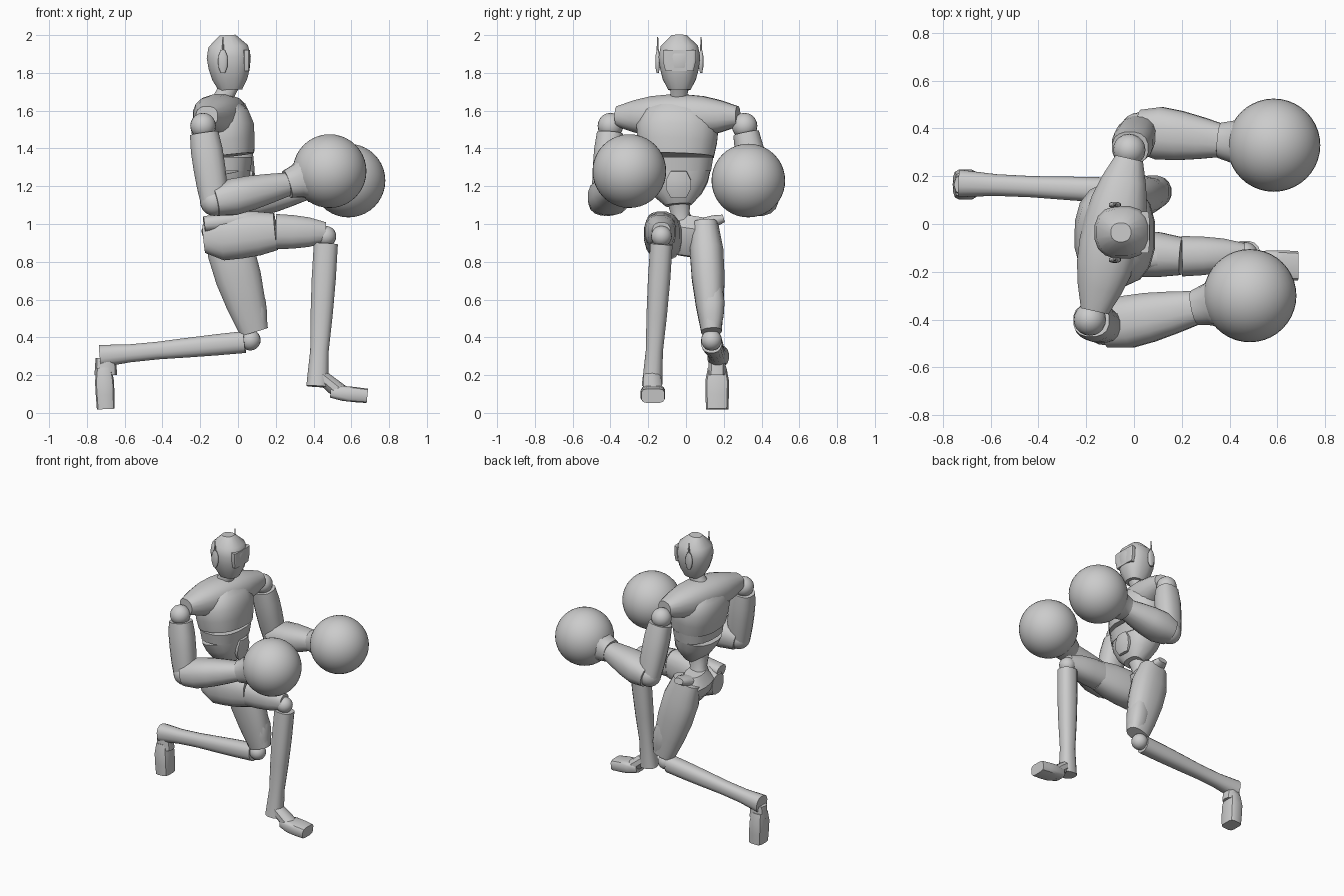
import bpy, bmesh, math
from mathutils import Vector

if "Cube" in bpy.data.objects:
    bpy.data.objects.remove(bpy.data.objects["Cube"])

SHADE = 0.6
grey = bpy.data.materials.new("plain grey")
grey.use_nodes = True
grey.diffuse_color = (SHADE, SHADE, SHADE, 1)
grey.node_tree.nodes["Principled BSDF"].inputs["Base Color"].default_value = grey.diffuse_color

ACROSS, FORWARD, UP = Vector((0, 1, 0)), Vector((1, 0, 0)), Vector((0, 0, 1))


def point(x, y, z):
    return Vector((x, y, z))


def finish(name, bm):
    """Turn a bmesh into a named, smooth shaded object."""
    bmesh.ops.recalc_face_normals(bm, faces=bm.faces)
    mesh = bpy.data.meshes.new(name)
    bm.to_mesh(mesh)
    bm.free()
    mesh.materials.append(grey)
    part = bpy.data.objects.new(name, mesh)
    bpy.context.collection.objects.link(part)
    bpy.ops.object.select_all(action='DESELECT')
    part.select_set(True)
    bpy.context.view_layer.objects.active = part
    bpy.ops.object.shade_smooth_by_angle(angle=math.radians(40))


def rounded(value, power):
    return math.copysign(abs(value) ** (2 / power), value)


def limb(name, start, end, radii, depth=1, side=ACROSS, power=2.4, sides=16):
    """Skin evenly spaced rounded sections from start to end."""
    bm = bmesh.new()
    along = (end - start).normalized()
    wide = (side - along * side.dot(along)).normalized()
    deep = along.cross(wide) * depth
    rings = []
    for step, radius in enumerate(radii):
        centre = start.lerp(end, step / (len(radii) - 1))
        ring = []
        for corner in range(sides):
            turn = math.tau * (corner + 0.5) / sides
            offset = wide * rounded(math.cos(turn), power) + deep * rounded(math.sin(turn), power)
            ring.append(bm.verts.new(centre + offset * radius))
        rings.append(ring)
    for lower, upper in zip(rings, rings[1:]):
        for corner in range(sides):
            after = (corner + 1) % sides
            bm.faces.new((lower[corner], lower[after], upper[after], upper[corner]))
    bm.faces.new(rings[0])
    bm.faces.new(rings[-1])
    finish(name, bm)


def ball(name, centre, radius, segments=20):
    bm = bmesh.new()
    bmesh.ops.create_uvsphere(bm, u_segments=segments, v_segments=segments // 2, radius=radius)
    bmesh.ops.translate(bm, verts=bm.verts, vec=centre)
    finish(name, bm)


# Head, visor and neck
crown = point(-.055, -.035, 2)
chin = crown - UP * .29 + FORWARD * .015
brow = crown - UP * .08 + FORWARD * .1
collar = point(-.1, -.04, 1.62)
limb("head", chin, crown, (.06, .09, .105, .112, .1, .04), depth=1.06)
limb("visor", brow - UP * .11, brow, (.075, .088, .088), depth=.22, power=6)
limb("neck", collar, chin + UP * .04, (.055, .046, .05), depth=1.1)

# Ear discs with thin antennae
for label, sign in (("right", -1), ("left", 1)):
    ear = crown - UP * .14 - FORWARD * .025 + ACROSS * sign * .115
    tip = ear + UP * .13
    limb(label + "_ear", ear - UP * .06, ear + UP * .06, (.012, .024, .026, .024, .012), depth=.5, side=FORWARD)
    limb(label + "_antenna", ear, tip, (.01, .006, .003), sides=8)

# Torso: chest, shoulder yoke, rib band, tapering belly and narrow waist
ribs = point(-.065, -.05, 1.36)
belly = point(-.03, -.04, 1.1)
limb("chest", ribs, collar + UP * .05, (.2, .215, .22, .19, .08), depth=.77)
limb("shoulder_yoke", point(-.165, -.365, 1.57), point(-.02, .275, 1.57),
     (.06, .095, .12, .13, .13, .12, .095, .06), depth=.9, side=FORWARD)
limb("rib_band", ribs - UP * .08, ribs - UP * .006, (.185, .198), depth=.72)
limb("belly", belly, ribs - UP * .085, (.07, .13, .165, .182), depth=.73)
limb("belly_plate", belly + FORWARD * .085 + UP * .04, belly + FORWARD * .1 + UP * .18,
     (.045, .07, .07, .045), depth=.3, sides=8)
limb("waist", point(-.09, -.02, .97), belly + UP * .04 - FORWARD * .04, (.075, .05, .065), depth=1.1)
limb("pelvis", point(-.08, 0, .83), point(-.095, .03, 1.04), (.05, .12, .14, .08), depth=.75)

# Arms: shoulder, elbow, wrist and glove centre of each side
arms = {
    "right": (point(-.185, -.4, 1.52), point(-.125, -.43, 1.12), point(.26, -.35, 1.21), point(.485, -.3, 1.28)),
    "left": (point(-.02, .31, 1.52), point(.02, .39, 1.12), point(.36, .35, 1.19), point(.585, .33, 1.23)),
}
for label, (shoulder, elbow, wrist, glove) in arms.items():
    ball(label + "_shoulder", shoulder, .068)
    limb(label + "_upper_arm", shoulder.lerp(elbow, .1), elbow, (.07, .078, .078, .075, .068), depth=1.1)
    ball(label + "_elbow", elbow, .077)
    limb(label + "_forearm", elbow, wrist, (.09, .112, .105, .09, .072), depth=.88)
    limb(label + "_cuff", wrist, wrist.lerp(glove, .5), (.075, .09, .13))
    ball(label + "_glove", glove, .195, segments=40)

# Front leg, planted on its foot
hip, guard = point(-.18, -.11, .92), point(.2, -.135, .96)
knee, ankle = point(.465, -.13, .935), point(.42, -.18, .14)
heel, toe = point(.49, -.175, .11), point(.685, -.175, .09)
limb("right_thigh", hip, guard, (.06, .1, .1, .095, .08), depth=1.25)
limb("right_hip_flare", hip + UP * .08 - ACROSS * .04, guard + UP * .07 - FORWARD * .1, (.055, .065, .05), depth=.75)
limb("right_thigh_guard", guard, knee + UP * .02, (.086, .082, .072, .05), depth=1.1)
ball("right_knee", knee, .055)
limb("right_shin", knee - UP * .04, ankle, (.06, .06, .055, .046, .055), depth=1.08)
limb("right_instep", ankle + UP * .07, toe.lerp(heel, .7), (.045, .05, .055), depth=.8, sides=10)
limb("right_foot", heel, toe, (.048, .065, .066, .062), depth=.62, power=4, sides=12)

# Back leg, kneeling
hip, knee, ankle = point(-.08, .1, 1), point(.065, .135, .385), point(-.73, .17, .3)
heel, toe = point(-.7, .165, .24), point(-.68, .165, .02)
limb("left_thigh", hip, knee + UP * .045 + FORWARD * .02, (.07, .09, .088, .075, .055), depth=1.4)
limb("left_hip_flare", hip, hip + ACROSS * .1 + UP * .03, (.06, .055, .035), depth=.6, side=FORWARD, sides=12)
limb("left_thigh_guard", knee + UP * .27, knee + UP * .06 + FORWARD * .04, (.06, .07, .065, .05))
ball("left_knee", knee, .055)
limb("left_shin", knee - FORWARD * .03 - UP * .01, ankle, (.056, .054, .05, .045, .046, .058), depth=1.05)
limb("left_ankle", heel + UP * .05, heel - UP * .04, (.045, .05), depth=1.2, sides=10)
limb("left_foot", heel - FORWARD * .01, toe - FORWARD * .02, (.05, .064, .063, .06), depth=.8, power=4, sides=12)
